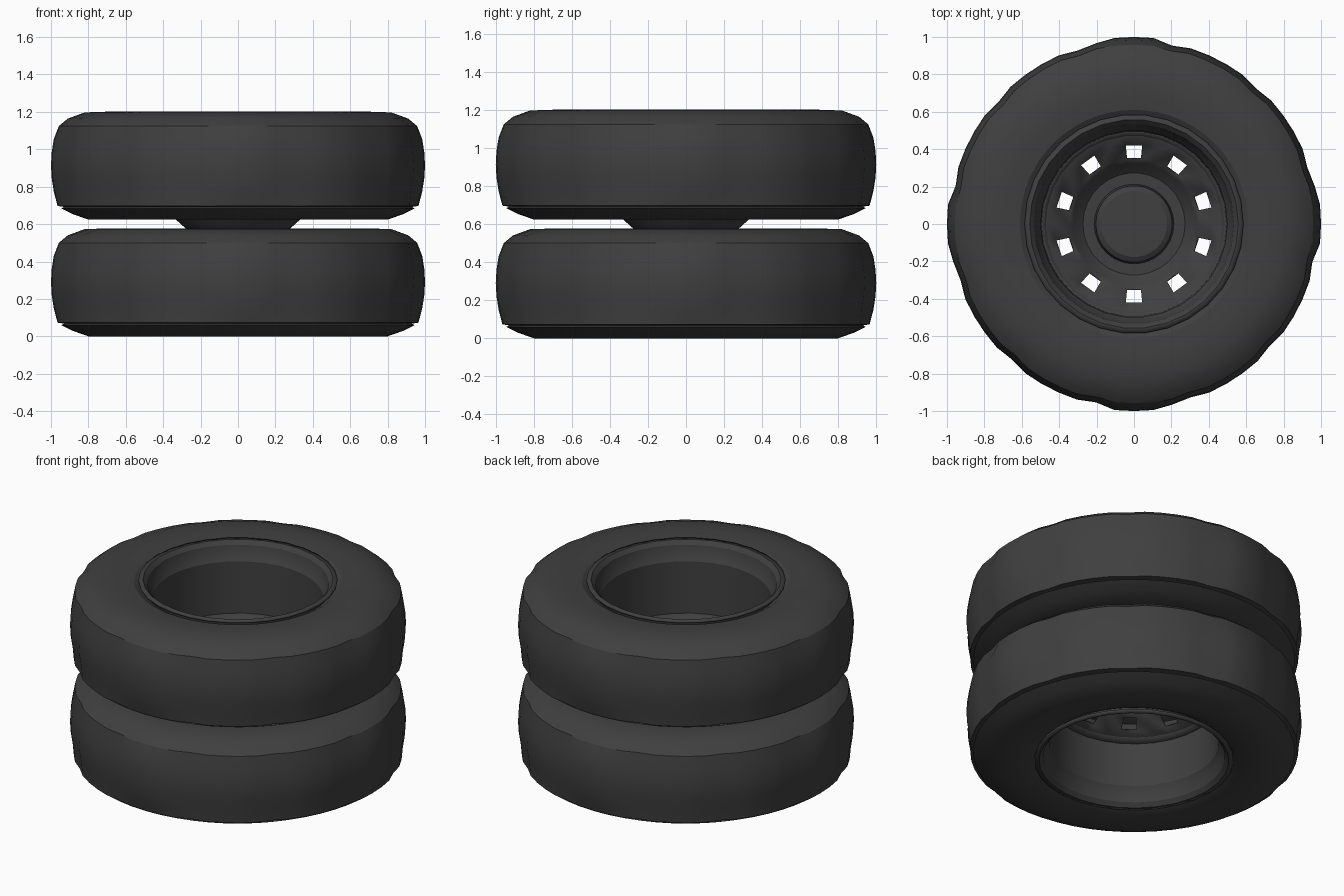
import bpy, bmesh
from math import cos, sin, tau

if "Cube" in bpy.data.objects:
    bpy.data.objects.remove(bpy.data.objects["Cube"])

rubber = bpy.data.materials.new("dark_rubber")
rubber.diffuse_color = (0.05, 0.05, 0.05, 1)
rubber.use_nodes = True
rubber.node_tree.nodes["Principled BSDF"].inputs["Base Color"].default_value = rubber.diffuse_color


def revolve(name, profile, segs, place, closed=False, tweak=None, hole=None, thick=0):
    """Spin (radius, z) points round the z axis. place maps local z to world z."""
    bm = bmesh.new()
    rings = []
    for k in range(segs):
        a = tau * k / segs
        ring = []
        for i, (r, z) in enumerate(profile):
            if tweak:
                r += tweak(k, i)
            ring.append(bm.verts.new((r * cos(a), r * sin(a), place(z))))
        rings.append(ring)
    n = len(profile)
    for k in range(segs):
        a, b = rings[k], rings[(k + 1) % segs]
        for i in range(n if closed else n - 1):
            if hole and hole(k, i):
                continue
            j = (i + 1) % n
            bm.faces.new((a[i], b[i], b[j], a[j]))
    bmesh.ops.remove_doubles(bm, verts=bm.verts, dist=1e-5)
    bmesh.ops.recalc_face_normals(bm, faces=bm.faces)
    mesh = bpy.data.meshes.new(name)
    bm.to_mesh(mesh)
    bm.free()
    mesh.materials.append(rubber)
    obj = bpy.data.objects.new(name, mesh)
    bpy.context.collection.objects.link(obj)
    if thick:
        mod = obj.modifiers.new("thickness", "SOLIDIFY")
        mod.thickness = thick
        mod.offset = 0
    bpy.ops.object.select_all(action="DESELECT")
    obj.select_set(True)
    bpy.context.view_layer.objects.active = obj
    bpy.ops.object.shade_smooth_by_angle(angle=0.45)
    return obj


# Tyre section, bottom bead round the tread to the top bead
TYRE = [(0.55, 0.04), (0.61, 0.008), (0.70, 0.0), (0.80, 0.0), (0.88, 0.028),
        (0.945, 0.06), (0.93, 0.068), (0.965, 0.073), (0.972, 0.15), (0.983, 0.22),
        (0.987, 0.29), (0.983, 0.36), (0.972, 0.43), (0.958, 0.50), (0.91, 0.54),
        (0.82, 0.573), (0.70, 0.577), (0.61, 0.568), (0.55, 0.53)]

# Rim barrel, outer flange to inner flange
BARREL = [(0.585, 0.57), (0.56, 0.572), (0.54, 0.55), (0.53, 0.50), (0.505, 0.46),
          (0.50, 0.12), (0.53, 0.07), (0.55, 0.02), (0.575, 0.005)]

# Dished wheel disc with raised, closed hub
DISC = [(0.502, 0.13), (0.475, 0.095), (0.425, 0.075), (0.352, 0.035), (0.33, 0.005),
        (0.275, -0.045), (0.21, -0.045), (0.20, 0.03), (0.175, 0.045), (0, 0.045)]


def tread(k, i):
    """Raised centre blocks and shallow shoulder notches."""
    if 8 <= i <= 12 and k % 15 in (14, 0, 1):
        return 0.013
    if 7 <= i <= 14 and k % 5 == 3:
        return -0.012
    return 0


def vent(k, i):
    """Ten square vents in the sloping band of the disc."""
    return i == 2 and k % 3 == 1


def wheel(prefix, base, side, disc_shift):
    """side +1: dish opens upwards, -1: dish opens downwards."""
    def outward(z):
        return base + (z if side > 0 else 0.577 - z)

    revolve(prefix + "_tyre", TYRE, 60, lambda z: base + z, closed=True, tweak=tread)
    revolve(prefix + "_rim_barrel", BARREL, 30, outward, thick=0.012)
    revolve(prefix + "_wheel_disc", DISC, 30, lambda z: outward(z + disc_shift),
            hole=vent, thick=0.01)


wheel("lower", 0.0, -1, 0.05)
wheel("upper", 0.624, 1, 0.0)
